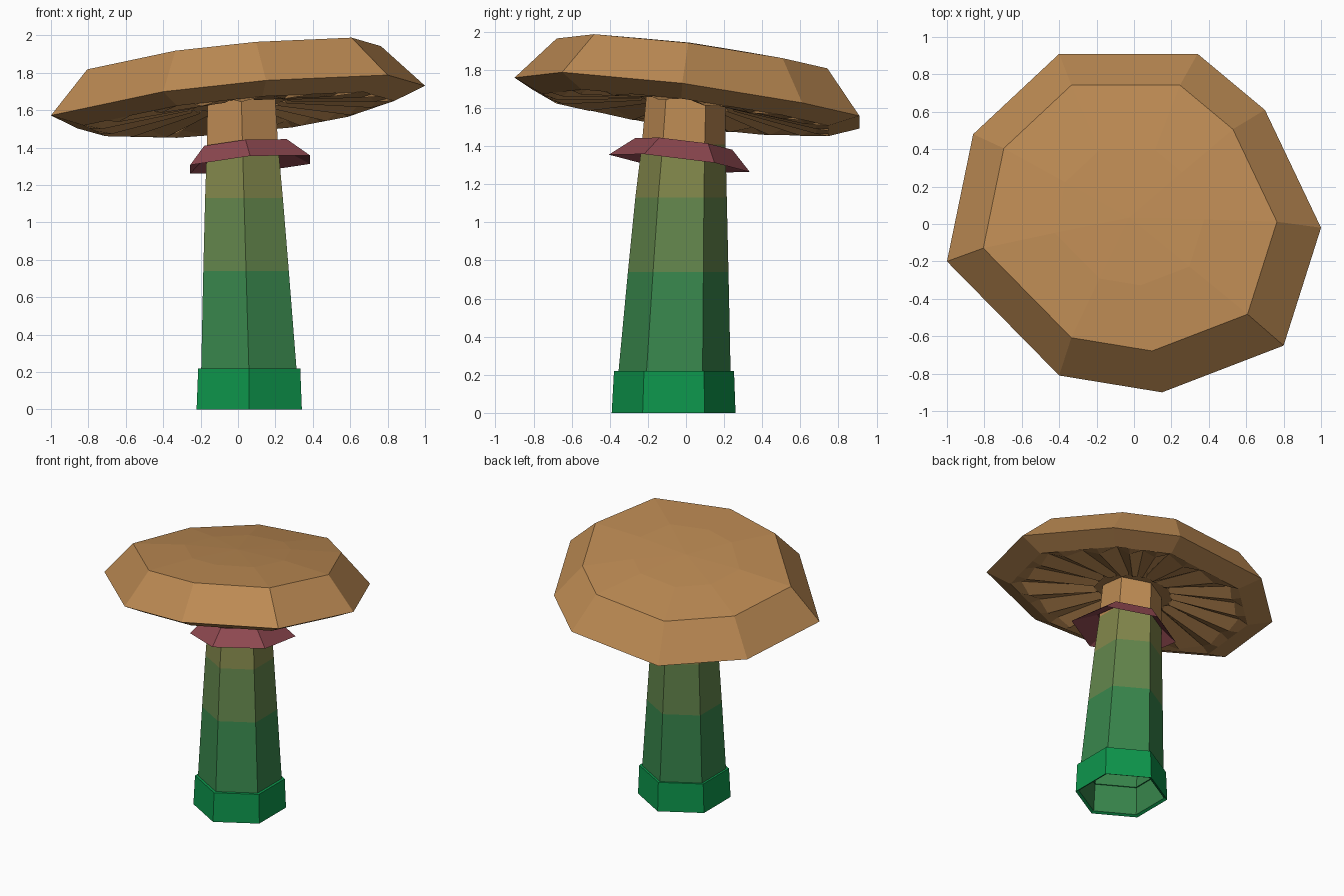
import bpy, math

if "Cube" in bpy.data.objects:
    bpy.data.objects.remove(bpy.data.objects["Cube"])


def material(name, rgb):
    m = bpy.data.materials.new(name)
    lin = [(c / 255 / 12.92) if c < 11 else ((c / 255 + 0.055) / 1.055) ** 2.4 for c in rgb]
    m.diffuse_color = (*lin, 1)
    m.use_nodes = True
    m.node_tree.nodes["Principled BSDF"].inputs["Base Color"].default_value = m.diffuse_color
    return m


TAN = material("tan_cap", (188, 138, 83))
LEAF = material("bright_green", (13, 150, 76))
MID = material("mid_green", (56, 134, 76))
MOSS = material("moss_green", (99, 134, 76))
OLIVE = material("olive_green", (130, 135, 75))
WINE = material("wine_red", (142, 72, 80))


def loft(name, rings, mats, band_mats=None):
    """Skin rings of equal size; a one-point ring makes a fan."""
    verts, faces, idx, starts = [], [], [], []
    for r in rings:
        starts.append(len(verts))
        verts += r
    for k in range(len(rings) - 1):
        a, b = rings[k], rings[k + 1]
        n = max(len(a), len(b))
        for i in range(n):
            j = (i + 1) % n
            f = [starts[k] + i % len(a), starts[k] + j % len(a),
                 starts[k + 1] + j % len(b), starts[k + 1] + i % len(b)]
            faces.append(list(dict.fromkeys(f)))
            idx.append(band_mats[k] if band_mats else 0)
    me = bpy.data.meshes.new(name)
    me.from_pydata(verts, [], faces)
    for m in mats:
        me.materials.append(m)
    for p, i in zip(me.polygons, idx):
        p.material_index = i
    me.update()
    ob = bpy.data.objects.new(name, me)
    bpy.context.collection.objects.link(ob)
    return ob


def hexagon(cx, cy, z, r, tx=0.0, ty=0.0):
    """Six-sided ring with corners on +-y and an optional tilt."""
    pts = []
    for i in range(6):
        a = math.radians(-90 + 60 * i)
        dx, dy = r * math.cos(a), r * math.sin(a)
        pts.append((cx + dx, cy + dy, z + tx * dx + ty * dy))
    return pts


# Cap outline, counter-clockwise, in a tilted plane
RIM = [(-0.86, 0.48), (-1.0, -0.20), (-0.40, -0.81), (0.15, -0.90), (0.80, -0.65),
       (1.0, -0.02), (0.70, 0.61), (0.34, 0.91), (-0.40, 0.91)]


def tilt(x, y, h):
    return (x - 0.09 * h, y + 0.12 * h, 1.638 + 0.09 * x - 0.12 * y + h)


def cap_ring(scale, h, sub=1, h_alt=None):
    pts = []
    for i, (x0, y0) in enumerate(RIM):
        x1, y1 = RIM[(i + 1) % len(RIM)]
        for s in range(sub):
            t = s / sub
            hh = h if h_alt is None or s % 2 == 0 else h_alt
            pts.append(tilt((x0 + (x1 - x0) * t) * scale, (y0 + (y1 - y0) * t) * scale, hh))
    return pts


# Cap top: sloped side and a very shallow dome
loft("cap", [cap_ring(1, 0), cap_ring(0.785, 0.232), cap_ring(0.4, 0.268),
             [tilt(0, 0, 0.28)]], [TAN])

# Underside: lip, then folded gills rising to the collar around the stem
loft("gills", [[tilt(0.02, 0, 0.0)], cap_ring(0.27, -0.005, 4), cap_ring(0.28, 0.01, 4, -0.02),
               cap_ring(0.76, -0.035, 4, -0.075), cap_ring(0.83, -0.065, 4),
               cap_ring(1, 0, 4)], [TAN])

# Stem: open six-sided tube, coloured in height bands
levels = [(0.01, 0.06, -0.065, 0.302), (0.22, 0.058, -0.06, 0.294), (0.74, 0.043, -0.041, 0.264),
          (1.13, 0.032, -0.026, 0.24), (1.41, 0.024, -0.012, 0.22), (1.66, 0.018, 0.0, 0.209)]
loft("stem", [hexagon(x, y, z, r) for z, x, y, r in levels],
     [MID, MOSS, OLIVE, TAN], [0, 0, 1, 2, 3])

# Foot sleeve around the bottom of the stem
loft("foot", [hexagon(0.06, -0.065, 0.012, 0.302), hexagon(0.06, -0.065, 0.0, 0.325),
              hexagon(0.06, -0.063, 0.22, 0.315), hexagon(0.058, -0.06, 0.22, 0.285)], [LEAF])

# Tilted skirt ring
loft("skirt", [hexagon(0.035, -0.012, 1.395, 0.222, 0.08, -0.12),
               hexagon(0.065, -0.035, 1.31, 0.37, 0.08, -0.123),
               hexagon(0.04, -0.012, 1.412, 0.255, 0.08, -0.12),
               hexagon(0.026, -0.012, 1.415, 0.2, 0.08, -0.12)], [WINE])
